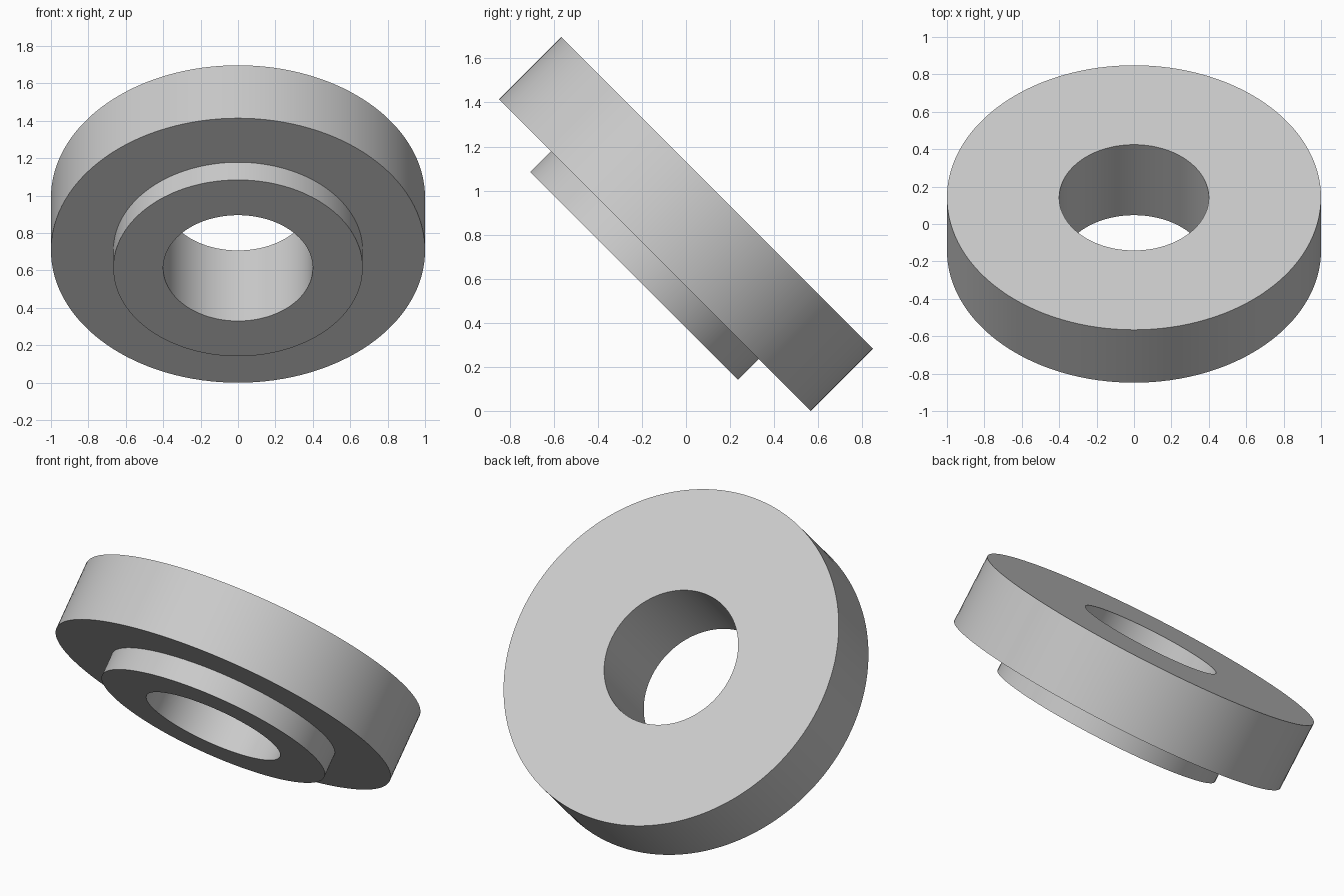
import bpy
import bmesh
import math
from mathutils import Matrix, Vector

default_cube = bpy.data.objects.get("Cube")
if default_cube:
    bpy.data.objects.remove(default_cube, do_unlink=True)

# Dimensions
DISC_RADIUS, DISC_HEIGHT = 1.0, 0.4
BOSS_RADIUS, BOSS_HEIGHT = 2 / 3, 0.4 / 3
BORE_RADIUS = 0.4
SEGMENTS = 128
TILT = math.radians(-45)

# Plain grey material
grey = bpy.data.materials.new("light_grey")
grey.use_nodes = True
colour = (0.6, 0.6, 0.6, 1.0)
grey.diffuse_color = colour
grey.node_tree.nodes["Principled BSDF"].inputs["Base Color"].default_value = colour


def lathe(name, profile, material):
    """Revolve a closed (radius, height) profile around z."""
    bm = bmesh.new()
    verts = [bm.verts.new((r, 0, h)) for r, h in profile]
    edges = [bm.edges.new((v, verts[(i + 1) % len(verts)])) for i, v in enumerate(verts)]
    bmesh.ops.spin(bm, geom=verts + edges, cent=(0, 0, 0), axis=(0, 0, 1),
                   angle=math.tau, steps=SEGMENTS)
    bmesh.ops.remove_doubles(bm, verts=bm.verts, dist=1e-4)
    bmesh.ops.recalc_face_normals(bm, faces=bm.faces)
    mesh = bpy.data.meshes.new(name)
    bm.to_mesh(mesh)
    bm.free()
    mesh.materials.append(material)
    obj = bpy.data.objects.new(name, mesh)
    bpy.context.collection.objects.link(obj)
    return obj


# Bored disc with a shallower boss on its underside
top, bottom = DISC_HEIGHT / 2, -DISC_HEIGHT / 2
ring = lathe("stepped_ring", [
    (BORE_RADIUS, top),
    (DISC_RADIUS, top),
    (DISC_RADIUS, bottom),
    (BOSS_RADIUS, bottom),
    (BOSS_RADIUS, bottom - BOSS_HEIGHT),
    (BORE_RADIUS, bottom - BOSS_HEIGHT),
], grey)

# Lean the ring back and rest its rim on the ground
rest_height = (DISC_RADIUS + DISC_HEIGHT / 2) * math.sin(math.radians(45))
ring.data.transform(Matrix.Translation(Vector((0, 0, rest_height)))
                    @ Matrix.Rotation(TILT, 4, "X"))

bpy.ops.object.select_all(action="DESELECT")
ring.select_set(True)
bpy.context.view_layer.objects.active = ring
bpy.ops.object.shade_smooth_by_angle(angle=math.radians(30))
